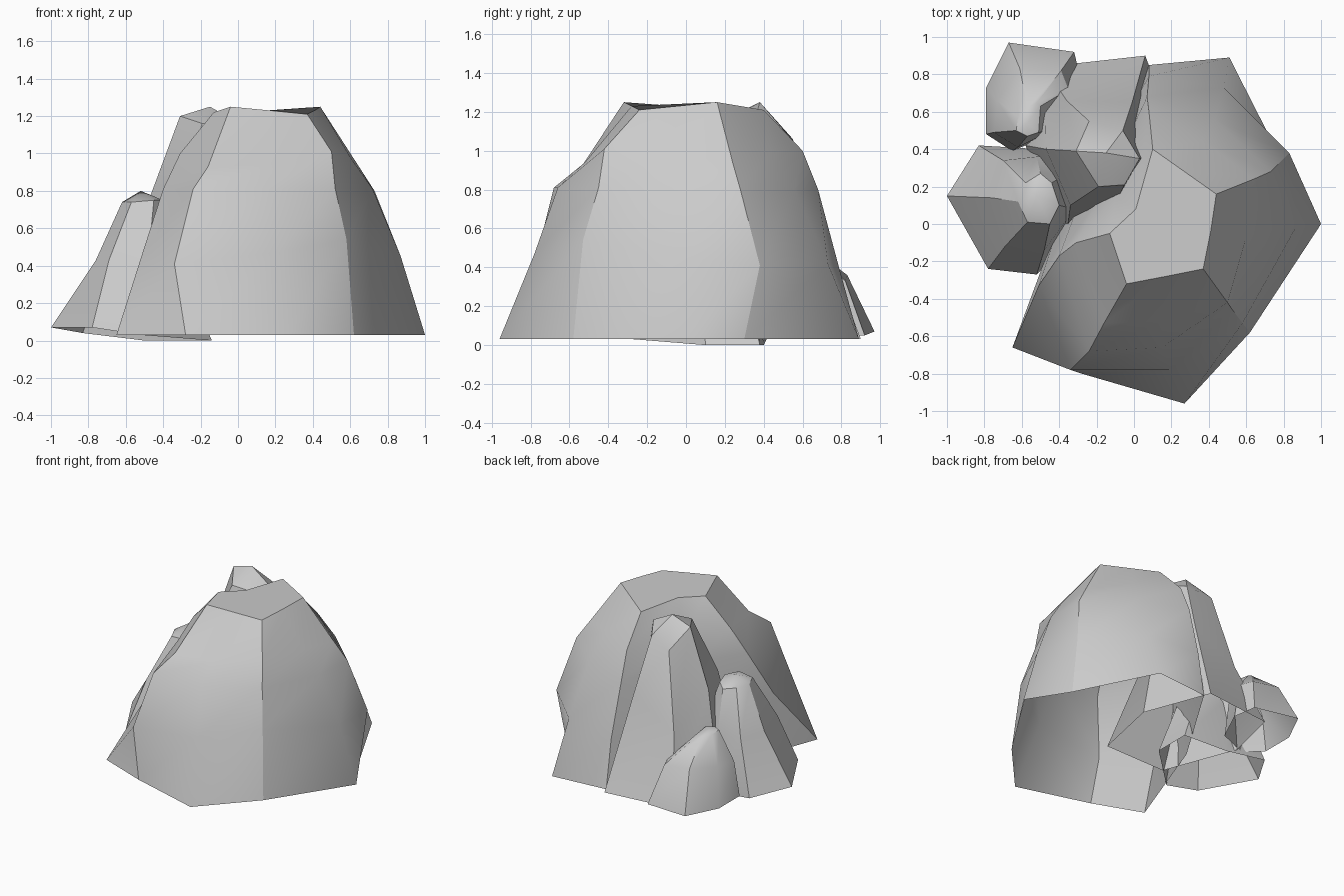
import bpy, bmesh, math


def rock(name, columns, peak=None, ridges=None):
    """Skin neighbouring upright profiles (counter-clockwise) into an open-bottomed rock.
    ridges: profiles that stay sharp; without it edges sharpen by angle."""
    bm = bmesh.new()
    cols = [[bm.verts.new(p) for p in c] for c in columns]
    for a, b in zip(cols, cols[1:] + cols[:1]):
        for i in range(len(a) - 1):
            bm.faces.new((a[i], b[i], b[i + 1], a[i + 1])).smooth = True
    rim = [c[-1] for c in cols]
    if peak:
        tip = bm.verts.new(peak)
        for a, b in zip(rim, rim[1:] + rim[:1]):
            bm.faces.new((a, b, tip))
    else:
        for edge in bm.faces.new(rim).edges:
            edge.smooth = False
    for k in ridges or []:
        for lo, hi in zip(cols[k], cols[k][1:]):
            bm.edges.get((lo, hi)).smooth = False
    mesh = bpy.data.meshes.new(name)
    bm.to_mesh(mesh)
    bm.free()
    obj = bpy.data.objects.new(name, mesh)
    bpy.context.collection.objects.link(obj)
    if not ridges:
        bpy.ops.object.select_all(action='DESELECT')
        obj.select_set(True)
        bpy.context.view_layer.objects.active = obj
        bpy.ops.object.shade_smooth_by_angle(angle=math.radians(30))
    return obj


# Large dome boulder: profiles from the right side round to the front right
rock("main_boulder", [
    [(1.0, 0, .03), (.87, -.01, .45), (.72, -.04, .81), (.60, -.07, .98), (.41, -.04, 1.23)],
    [(.81, .30, .03), (.83, .38, .41), (.73, .28, .80), (.64, .24, .94), (.44, .16, 1.25)],
    [(.51, .89, .03), (.48, .73, .42), (.43, .56, .80), (.37, .44, 1.0), (.27, .28, 1.23)],
    [(.08, .85, .03), (.08, .79, .39), (.07, .68, .80), (.08, .60, 1.0), (.10, .40, 1.21)],
    [(-.35, .15, .03), (-.28, .15, .47), (-.18, .15, .80), (-.10, .15, 1.0), (.01, .08, 1.22)],
    [(-.65, -.66, .03), (-.51, -.33, .47), (-.40, -.17, .81), (-.31, -.10, 1.0), (-.13, -.05, 1.22)],
    [(-.28, -.80, .03), (-.34, -.78, .41), (-.24, -.68, .81), (-.16, -.53, .93), (-.04, -.32, 1.25)],
    [(.27, -.96, .03), (.20, -.78, .47), (.15, -.66, .81), (.15, -.52, .94), (.17, -.28, 1.23)],
    [(.62, -.58, .03), (.58, -.53, .54), (.52, -.45, .81), (.50, -.42, 1.01), (.37, -.24, 1.21)],
], ridges=[1, 3, 5, 6, 8])

# Tall pillar leaning on the boulder's back left, its foot reaching under it
rock("tall_pillar", [
    [(.06, .90, .03), (-.01, .65, .70), (-.06, .50, 1.11)],
    [(-.48, .84, .03), (-.36, .66, .50), (-.24, .55, 1.06)],
    [(-.58, .42, .03), (-.47, .40, .77), (-.31, .39, 1.20)],
    [(-.37, -.13, .03), (-.34, .10, .77), (-.19, .20, 1.16)],
    [(.14, -.12, .03), (-.13, .05, .75), (-.05, .21, 1.15)],
    [(.25, .40, .03), (.09, .36, .75), (.03, .35, 1.15)],
], peak=(-.15, .38, 1.25))

# Medium rock on the left, slightly tilted
rock("left_rock", [
    [(-1.0, .15, .07), (-.76, .14, .43), (-.62, .12, .74)],
    [(-.78, -.24, .07), (-.69, -.12, .43), (-.57, .01, .74)],
    [(-.52, -.27, .03), (-.48, -.14, .43), (-.45, 0, .75)],
    [(-.14, .10, 0), (-.32, .08, .43), (-.40, .10, .75)],
    [(-.14, .38, 0), (-.34, .28, .43), (-.44, .22, .75)],
    [(-.50, .40, 0), (-.52, .36, .43), (-.50, .27, .73)],
    [(-.83, .42, .04), (-.70, .34, .43), (-.58, .22, .74)],
], peak=(-.52, .15, .80))

# Small rock at the back left corner
rock("small_rock", [
    [(-.67, .97, .07), (-.61, .83, .36), (-.57, .62, .52)],
    [(-.79, .73, .07), (-.73, .66, .35), (-.62, .57, .53)],
    [(-.79, .48, .07), (-.75, .49, .33), (-.63, .50, .54)],
    [(-.65, .39, .05), (-.62, .41, .33), (-.57, .47, .54)],
    [(-.40, .50, .04), (-.44, .50, .33), (-.51, .49, .53)],
    [(-.28, .75, .04), (-.35, .72, .33), (-.50, .63, .50)],
    [(-.32, .92, .05), (-.39, .82, .33), (-.52, .65, .50)],
], peak=(-.57, .54, .55))
